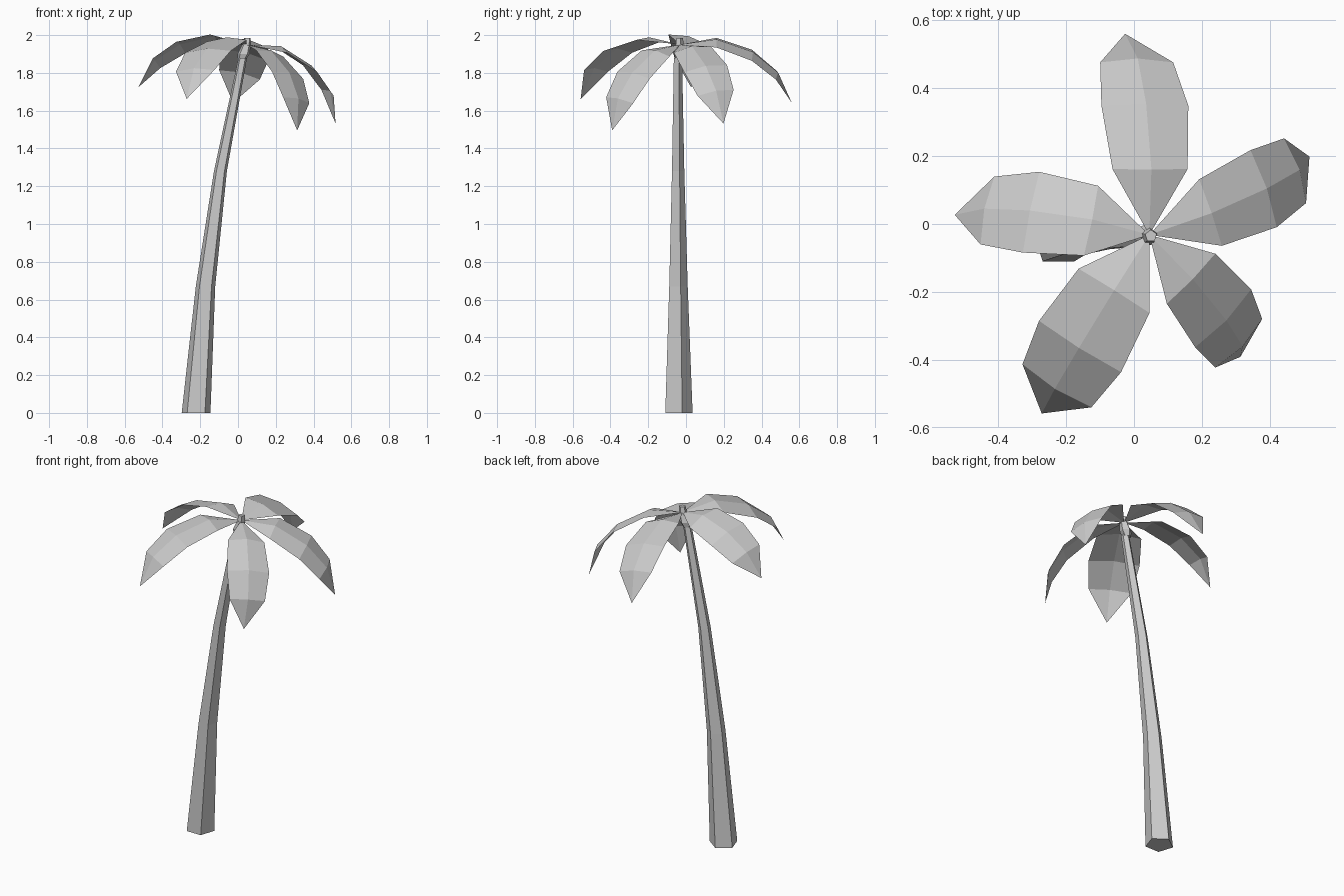
import bpy, bmesh
from math import sin, cos, radians, tau
from mathutils import Matrix, Vector

if "Cube" in bpy.data.objects:
    bpy.data.objects.remove(bpy.data.objects["Cube"])

grey = bpy.data.materials.new("plain_grey")
grey.use_nodes = True
colour = (0.6, 0.6, 0.6, 1)
grey.diffuse_color = colour
grey.node_tree.nodes["Principled BSDF"].inputs["Base Color"].default_value = colour


def finish(bm, name):
    mesh = bpy.data.meshes.new(name)
    bm.to_mesh(mesh)
    bm.free()
    mesh.materials.append(grey)
    obj = bpy.data.objects.new(name, mesh)
    bpy.context.collection.objects.link(obj)
    return obj


def loft(name, rings, y, sides=5):
    """Five-sided tube through rings of (x, z, radius), closed at both ends."""
    bm = bmesh.new()
    loops = []
    for x, z, r in rings:
        turns = [tau * (0.25 + i / sides) for i in range(sides)]
        loops.append([bm.verts.new((x + r * cos(a), y + r * sin(a), z)) for a in turns])
    for low, high in zip(loops, loops[1:]):
        for i in range(sides):
            j = (i + 1) % sides
            bm.faces.new((low[i], low[j], high[j], high[i]))
    bm.faces.new(loops[0][::-1])
    bm.faces.new(loops[-1])
    return finish(bm, name)


# Leaning trunk, and the small knob that carries the fronds
loft("trunk", [(-0.222, 0, 0.08), (-0.172, 0.67, 0.054),
               (-0.093, 1.28, 0.036), (0.025, 1.88, 0.024)], -0.045)
loft("crown_knob", [(0.02, 1.87, 0.022), (0.03, 1.9, 0.034),
                    (0.045, 1.95, 0.024), (0.05, 1.985, 0.018)], -0.035)

CROWN = Vector((0.045, -0.032, 1.95))
SEGMENTS = [(0.19, 2), (0.195, -21), (0.163, -41), (0.17, -62)]  # length, slope
WIDTHS = [0.216, 0.25, 0.21]
RIDGE = 0.018


def frond(name, heading, roll, pitch, length, width):
    """Drooping leaf with a raised midrib, pointed at both ends."""
    bm = bmesh.new()
    base = bm.verts.new((0, 0, 0))
    rows = []
    spot = Vector()
    for (step, slope), w in zip(SEGMENTS, WIDTHS + [0]):
        a = radians(slope)
        spot = spot + Vector((cos(a), 0, sin(a))) * step * length
        if w:
            side = Vector((0, w * width / 2, 0))
            up = Vector((-sin(a), 0, cos(a))) * RIDGE
            rows.append([bm.verts.new(p) for p in (spot - side, spot + up, spot + side)])
    tip = bm.verts.new(spot)
    for k in (0, 1):
        bm.faces.new((base, rows[0][k], rows[0][k + 1]))
        for near, far in zip(rows, rows[1:]):
            bm.faces.new((near[k], far[k], far[k + 1], near[k + 1]))
        bm.faces.new((rows[-1][k], tip, rows[-1][k + 1]))
    turn = (Matrix.Rotation(radians(heading), 4, "Z")
            @ Matrix.Rotation(radians(roll), 4, "X")
            @ Matrix.Rotation(radians(-pitch), 4, "Y"))
    bm.transform(Matrix.Translation(CROWN) @ turn)
    return finish(bm, name)


# Five fronds around the crown: heading, roll, pitch, length and width factors
frond("back_frond", 90, 13, 1, 1.02, 1.05)
frond("right_frond", 168.5, 14, 7, 0.94, 1)
frond("front_right_frond", -122, 2, 4, 1.03, 1.14)
frond("front_left_frond", -44, -9, -17, 0.97, 0.96)
frond("back_left_frond", 18.8, 9, -10, 1.02, 0.97)
